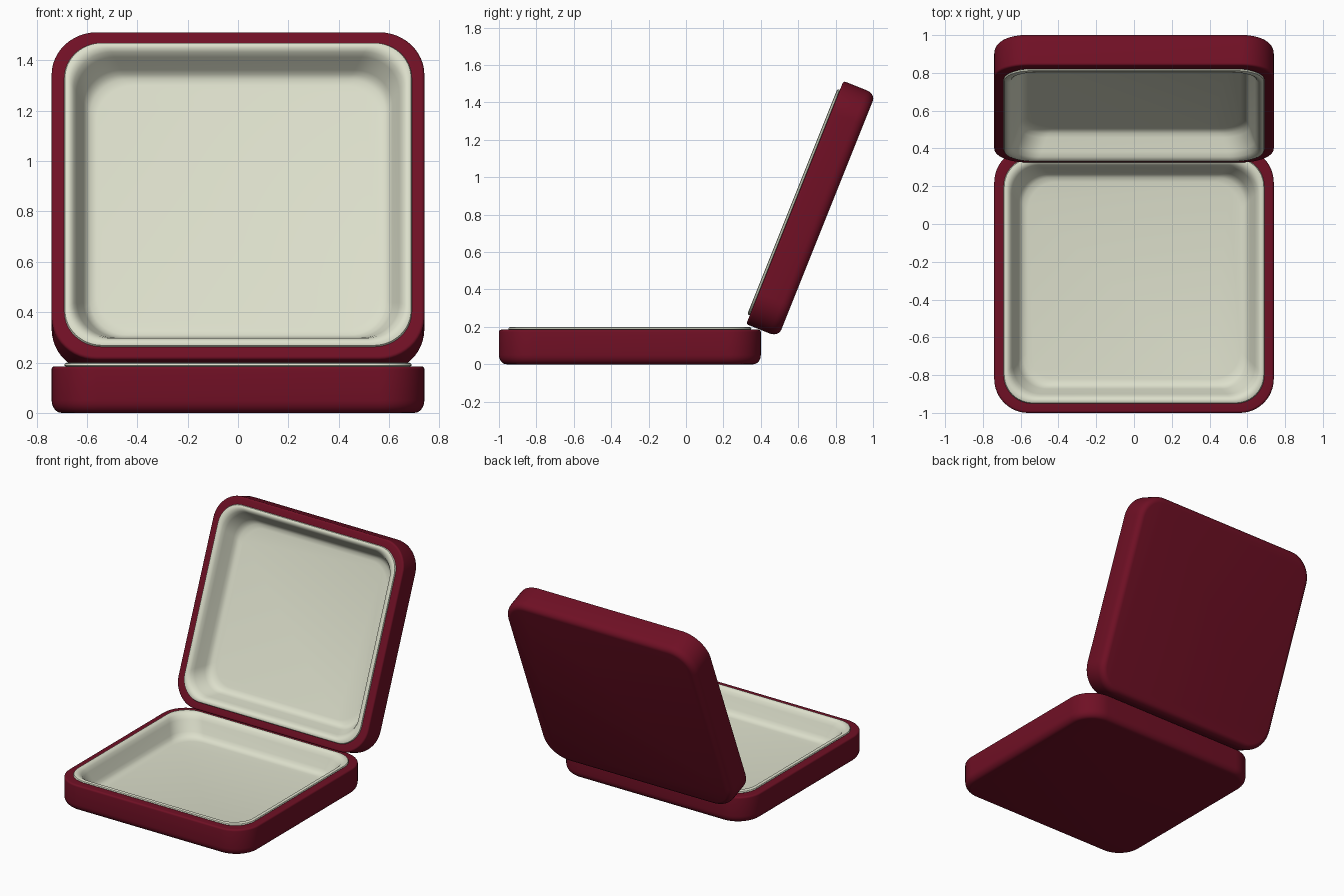
import bpy
import bmesh
from math import cos, sin, pi, radians
from mathutils import Matrix

if "Cube" in bpy.data.objects:
    bpy.data.objects.remove(bpy.data.objects["Cube"])

HALF_X, HALF_Y, HEIGHT = 0.74, 0.70, 0.185


def material(name, rgb, roughness):
    mat = bpy.data.materials.new(name)
    mat.use_nodes = True
    mat.diffuse_color = (*rgb, 1)
    bsdf = mat.node_tree.nodes["Principled BSDF"]
    bsdf.inputs["Base Color"].default_value = (*rgb, 1)
    bsdf.inputs["Roughness"].default_value = roughness
    return mat


def rounded_ring(bm, inset, z, radius, steps=12):
    """Ring of vertices along a rounded rectangle."""
    cx, cy = HALF_X - inset - radius, HALF_Y - inset - radius
    ring = []
    for k, (sx, sy) in enumerate([(1, 1), (-1, 1), (-1, -1), (1, -1)]):
        for i in range(steps + 1):
            a = (k + i / steps) * pi / 2
            ring.append(bm.verts.new((sx * cx + radius * cos(a), sy * cy + radius * sin(a), z)))
    return ring


def loft(name, profile, cap, mat, matrix):
    """Skin rings of (inset, height, corner radius); cap is the ring to close."""
    bm = bmesh.new()
    rings = [rounded_ring(bm, *p) for p in profile]
    for lower, upper in zip(rings, rings[1:]):
        n = len(lower)
        for i in range(n):
            j = (i + 1) % n
            bm.faces.new((lower[i], lower[j], upper[j], upper[i]))
    bm.faces.new(rings[cap] if cap else rings[cap][::-1])
    mesh = bpy.data.meshes.new(name)
    bm.to_mesh(mesh)
    bm.free()
    mesh.materials.append(mat)
    obj = bpy.data.objects.new(name, mesh)
    bpy.context.collection.objects.link(obj)
    obj.matrix_world = matrix
    bpy.ops.object.select_all(action="DESELECT")
    obj.select_set(True)
    bpy.context.view_layer.objects.active = obj
    bpy.ops.object.shade_smooth_by_angle(angle=radians(40))
    return obj


red = material("burgundy leather", (0.16, 0.005, 0.018), 0.6)
cream = material("cream lining", (0.72, 0.74, 0.60), 0.8)

# Shell section: rounded bottom edge, wall, softened rim, hidden inner return
shell = []
for i in range(7):
    a = i / 6 * pi / 2
    shell.append((0.04 * (1 - sin(a)), 0.05 * (1 - cos(a)), 0.18 - 0.04 * (1 - sin(a))))
for i in range(5):
    a = i / 4 * pi / 2
    inset = 0.012 * (1 - cos(a))
    shell.append((inset, HEIGHT - 0.012 * (1 - sin(a)), 0.18 - inset))
shell += [(0.062, HEIGHT - 0.002, 0.13), (0.07, 0.15, 0.13)]

# Lining section: rolled lip, sloping wall, fillet, flat floor
lining = [(inset, z, 0.15) for inset, z in [
    (0.058, 0.184), (0.05, 0.188), (0.053, 0.196), (0.062, 0.2), (0.075, 0.197),
    (0.088, 0.185), (0.10, 0.16), (0.127, 0.09), (0.138, 0.07), (0.153, 0.057), (0.178, 0.052)]]

# The tray lies flat; the lid is the same shape tilted open behind it
tray_pose = Matrix.Translation((0, -0.30, 0))
lid_pose = Matrix.Translation((0, 0.754, 0.796)) @ Matrix.Rotation(radians(68.2), 4, "X")

for part, pose in (("tray", tray_pose), ("lid", lid_pose)):
    loft(part + "_shell", shell, 0, red, pose)
    loft(part + "_lining", lining, -1, cream, pose)
